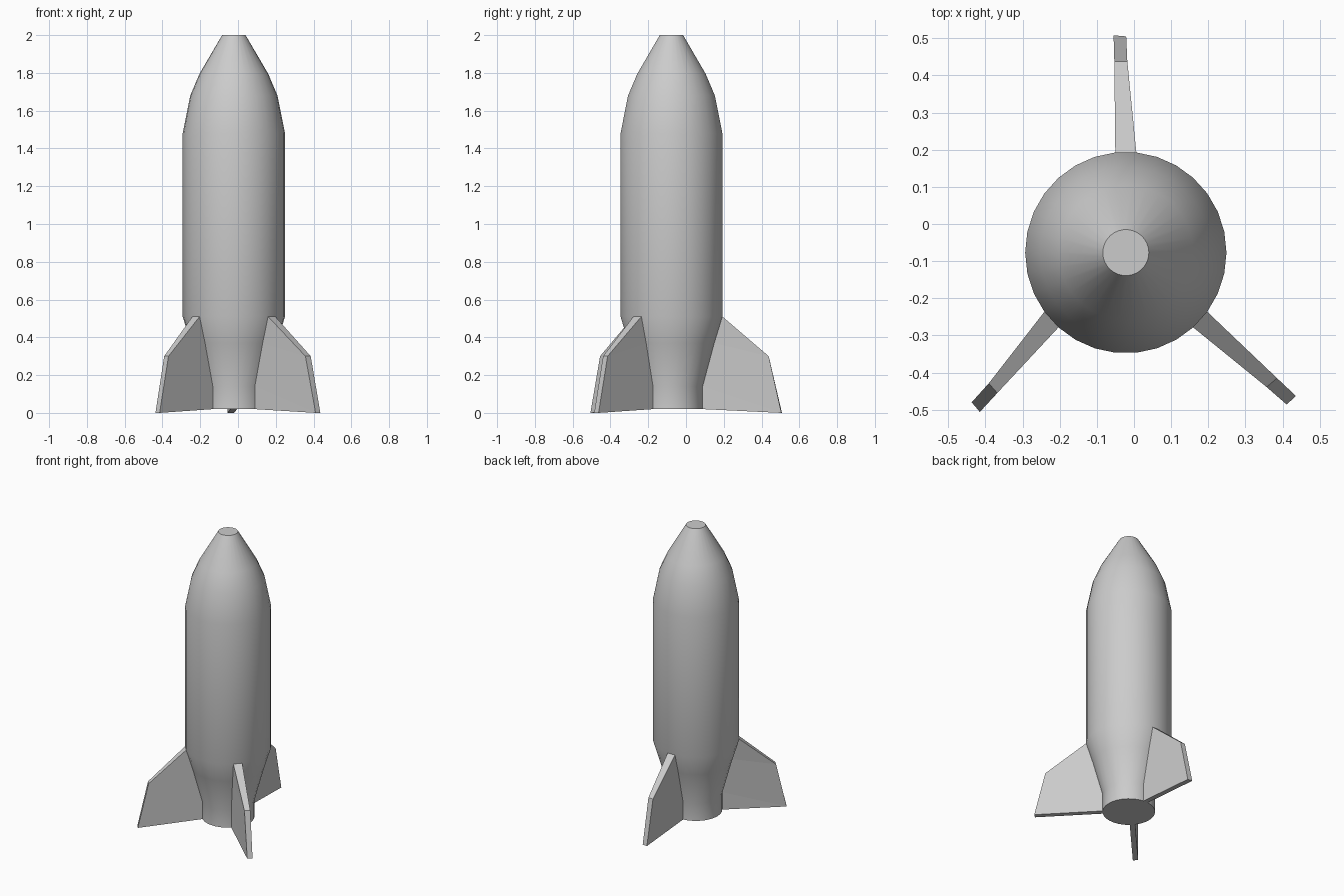
import bpy, bmesh, math

if "Cube" in bpy.data.objects:
    bpy.data.objects.remove(bpy.data.objects["Cube"])

CX, CY, SEG = -0.022, -0.077, 30
STEP = 2 * math.pi / SEG

# Radius and height of each body ring, bottom to top
PROFILE = [(0.166, 0.02), (0.166, 0.14), (0.228, 0.37), (0.271, 0.51),
           (0.271, 1.48), (0.231, 1.68), (0.182, 1.795), (0.062, 2.0)]


def ring_point(r, z, angle):
    return (CX + r * math.cos(angle), CY + r * math.sin(angle), z)


def finish(bm, name):
    bmesh.ops.recalc_face_normals(bm, faces=bm.faces[:])
    mesh = bpy.data.meshes.new(name)
    bm.to_mesh(mesh)
    bm.free()
    obj = bpy.data.objects.new(name, mesh)
    bpy.context.collection.objects.link(obj)
    return obj


# Hull: lathed profile with flat caps
bm = bmesh.new()
rings = [[bm.verts.new(ring_point(r, z, i * STEP)) for i in range(SEG)]
         for r, z in PROFILE]
for low, high in zip(rings, rings[1:]):
    for i in range(SEG):
        j = (i + 1) % SEG
        bm.faces.new((low[i], low[j], high[j], high[i]))
bm.faces.new(rings[0])
bm.faces.new(rings[-1])
hull = finish(bm, "hull")
bpy.context.view_layer.objects.active = hull
hull.select_set(True)
bpy.ops.object.shade_smooth_by_angle(angle=math.radians(40))


# Fins: each grows from one facet of the hull, out to a knee and a foot
def fin(name, degrees, knees, feet):
    bm = bmesh.new()
    sides = []
    for sign, knee, foot in zip((1, -1), knees, feet):
        angle = math.radians(degrees) + sign * STEP / 2
        pts = [ring_point(r, z, angle) for r, z in PROFILE[:4]]
        pts += [(*knee, 0.30), (*foot, 0.0)]
        sides.append([bm.verts.new(p) for p in pts])
    a, b = sides
    n = len(a)
    for i in range(n):
        j = (i + 1) % n
        bm.faces.new((a[i], a[j], b[j], b[i]))
    # Side walls fan out from the knee and foot
    for s in sides:
        r0, r1, r2, r3, knee, foot = s
        bm.faces.new((r0, r1, foot))
        bm.faces.new((r1, r2, knee, foot))
        bm.faces.new((r2, r3, knee))
    finish(bm, name)


fin("back_fin", 90, [(-0.053, 0.438), (-0.018, 0.438)],
    [(-0.055, 0.508), (-0.021, 0.505)])
fin("left_fin", 222, [(-0.368, -0.455), (-0.391, -0.429)],
    [(-0.415, -0.506), (-0.437, -0.480)])
fin("right_fin", 318, [(0.385, -0.415), (0.357, -0.439)],
    [(0.436, -0.463), (0.411, -0.486)])
